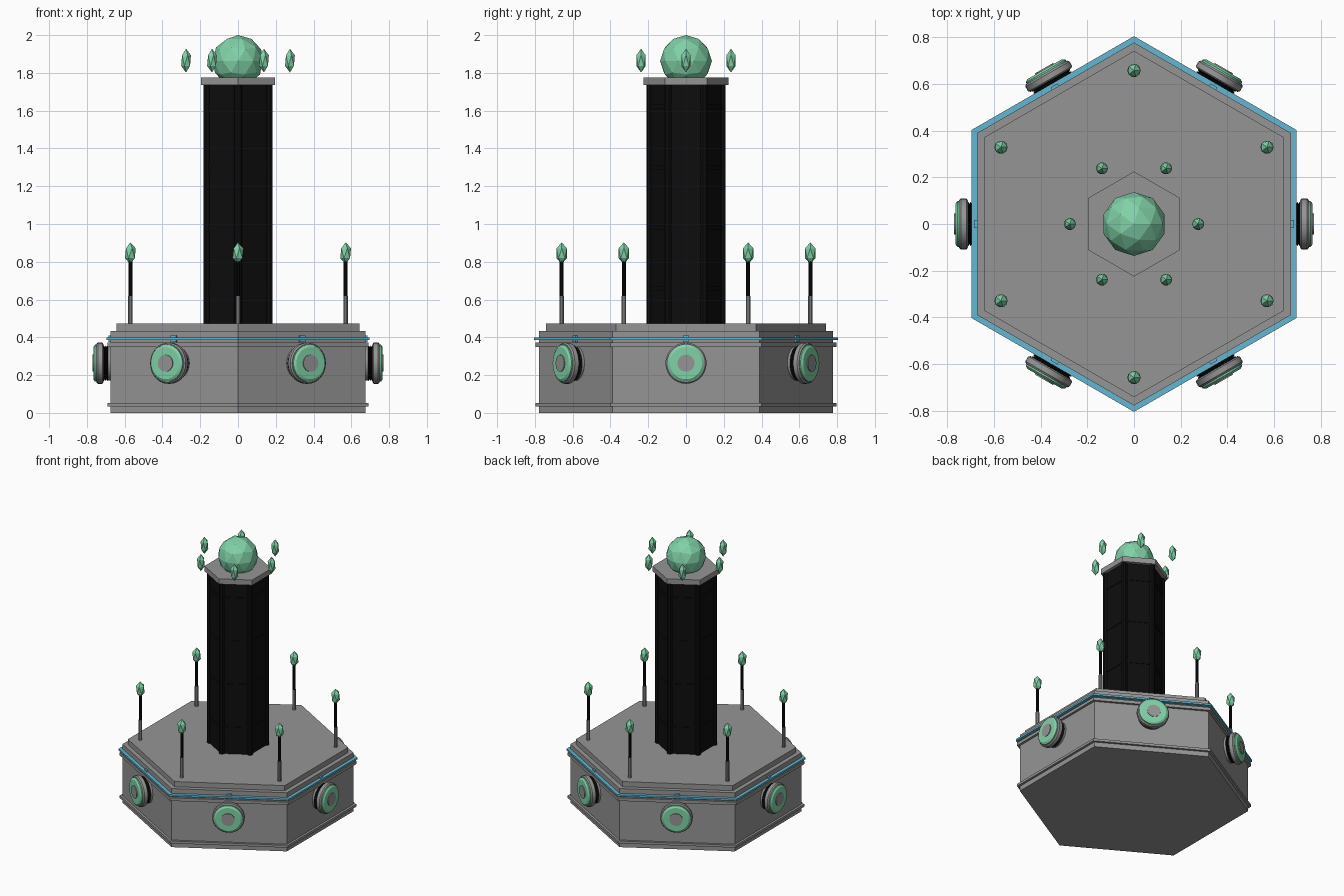
import bpy, math
from mathutils import Matrix, Vector

if "Cube" in bpy.data.objects:
    bpy.data.objects.remove(bpy.data.objects["Cube"])

def mat(name, rgb):
    m = bpy.data.materials.new(name)
    m.diffuse_color = (*rgb, 1)
    m.use_nodes = True
    m.node_tree.nodes["Principled BSDF"].inputs["Base Color"].default_value = m.diffuse_color
    return m

GREY = mat("stone grey", (0.30, 0.30, 0.30))
BLACK = mat("black", (0.004, 0.004, 0.004))
GREEN = mat("crystal green", (0.22, 0.64, 0.39))
BLUE = mat("trim blue", (0.13, 0.47, 0.63))
HEX = math.pi / 6  # a corner of every hexagon points along y

def lathe(name, profile, sides, m, start=0.0, mtx=None, smooth=False):
    """Closed solid turned from (radius, height) pairs."""
    verts, faces = [], []
    for r, z in profile:
        for i in range(sides):
            a = start + 2 * math.pi * i / sides
            verts.append((r * math.cos(a), r * math.sin(a), z))
    for k in range(len(profile) - 1):
        for i in range(sides):
            j = (i + 1) % sides
            faces.append((k * sides + i, k * sides + j, (k + 1) * sides + j, (k + 1) * sides + i))
    faces.append(tuple(reversed(range(sides))))
    faces.append(tuple(range((len(profile) - 1) * sides, len(profile) * sides)))
    me = bpy.data.meshes.new(name)
    me.from_pydata(verts, [], faces)
    me.materials.append(m)
    ob = bpy.data.objects.new(name, me)
    bpy.context.collection.objects.link(ob)
    if mtx is not None:
        me.transform(mtx)
    if smooth:
        bpy.ops.object.select_all(action='DESELECT')
        ob.select_set(True)
        bpy.context.view_layer.objects.active = ob
        bpy.ops.object.shade_smooth_by_angle(angle=math.radians(30))
    return ob

def tube(name, r, z0, z1, sides, m, **kw):
    return lathe(name, [(r, z0), (r, z1)], sides, m, **kw)

def crystal(name, loc, r, h, level=1):
    bpy.ops.mesh.primitive_ico_sphere_add(subdivisions=level, radius=1, location=loc)
    ob = bpy.context.object
    ob.name = name
    ob.scale = (r, r, h)
    ob.data.materials.append(GREEN)
    return ob

def box(name, size, m, mtx):
    bpy.ops.mesh.primitive_cube_add(size=1)
    ob = bpy.context.object
    ob.name = name
    ob.data.transform(mtx @ Matrix.Diagonal((*size, 1)))
    ob.data.materials.append(m)

# Hexagonal base with mouldings, and the blue trim band
lathe("base", [(.778, 0), (.778, .035), (.797, .035), (.797, .053), (.778, .053),
               (.778, .35), (.797, .35), (.797, .373), (.778, .373), (.778, .434),
               (.742, .434), (.742, .472)], 6, GREY, HEX)
tube("trim_band", .805, .386, .399, 6, BLUE, start=HEX)

# Central column with thin horizontal bands
tube("column", .198, .46, 1.74, 6, BLACK, start=HEX)
for i in range(4):
    z = .66 + .32 * i
    tube(f"column_band_{i}", .203, z - .012, z + .012, 6, BLACK, start=HEX)
tube("column_cap", .225, 1.737, 1.776, 6, GREY, start=HEX)
crystal("orb", (0, 0, 1.863), .137, .137, 2)

for i in range(6):
    a = math.pi / 3 * i
    face = Matrix.Rotation(a, 4, 'Z')
    corner = Matrix.Rotation(a + HEX, 4, 'Z')

    # Column corner posts
    tube(f"column_post_{i}", .021, .47, 1.74, 8, BLACK,
         mtx=corner @ Matrix.Translation((.189, 0, 0)))

    # Lamp posts on the base corners
    at = corner @ Matrix.Translation((.658, 0, 0))
    tube(f"lamp_socket_{i}", .0125, .47, .62, 10, GREY, mtx=at)
    tube(f"lamp_rod_{i}", .0105, .61, .81, 10, BLACK, mtx=at)
    crystal(f"lamp_crystal_{i}", at @ Vector((0, 0, .845)), .032, .058)

    # Crystals floating around the orb
    crystal(f"floating_crystal_{i}", face @ Vector((.275, 0, 1.865)), .029, .063)

    # Round emitters on the base sides (local z points outward)
    out = face @ Matrix.Translation((0, 0, .263)) @ Matrix.Rotation(math.pi / 2, 4, 'Y')
    tube(f"emitter_mount_{i}", .092, .66, .688, 28, GREY, mtx=out, smooth=True)
    lathe(f"emitter_coil_{i}", [(.085, .685), (.095, .69), (.085, .695), (.095, .70),
                                (.085, .705), (.095, .71), (.085, .716)], 28, BLACK, mtx=out)
    lathe(f"emitter_housing_{i}", [(.100, .712), (.109, .718), (.109, .742), (.102, .75)],
          28, GREY, mtx=out, smooth=True)
    lathe(f"emitter_ring_{i}", [(.098, .745), (.098, .757), (.085, .766)],
          28, GREEN, mtx=out, smooth=True)
    tube(f"emitter_core_{i}", .045, .76, .771, 24, GREY, mtx=out, smooth=True)

    # Trim clips at the middle of each side
    box(f"trim_clip_{i}", (.025, .034, .034), BLUE, face @ Matrix.Translation((.673, 0, .393)))
